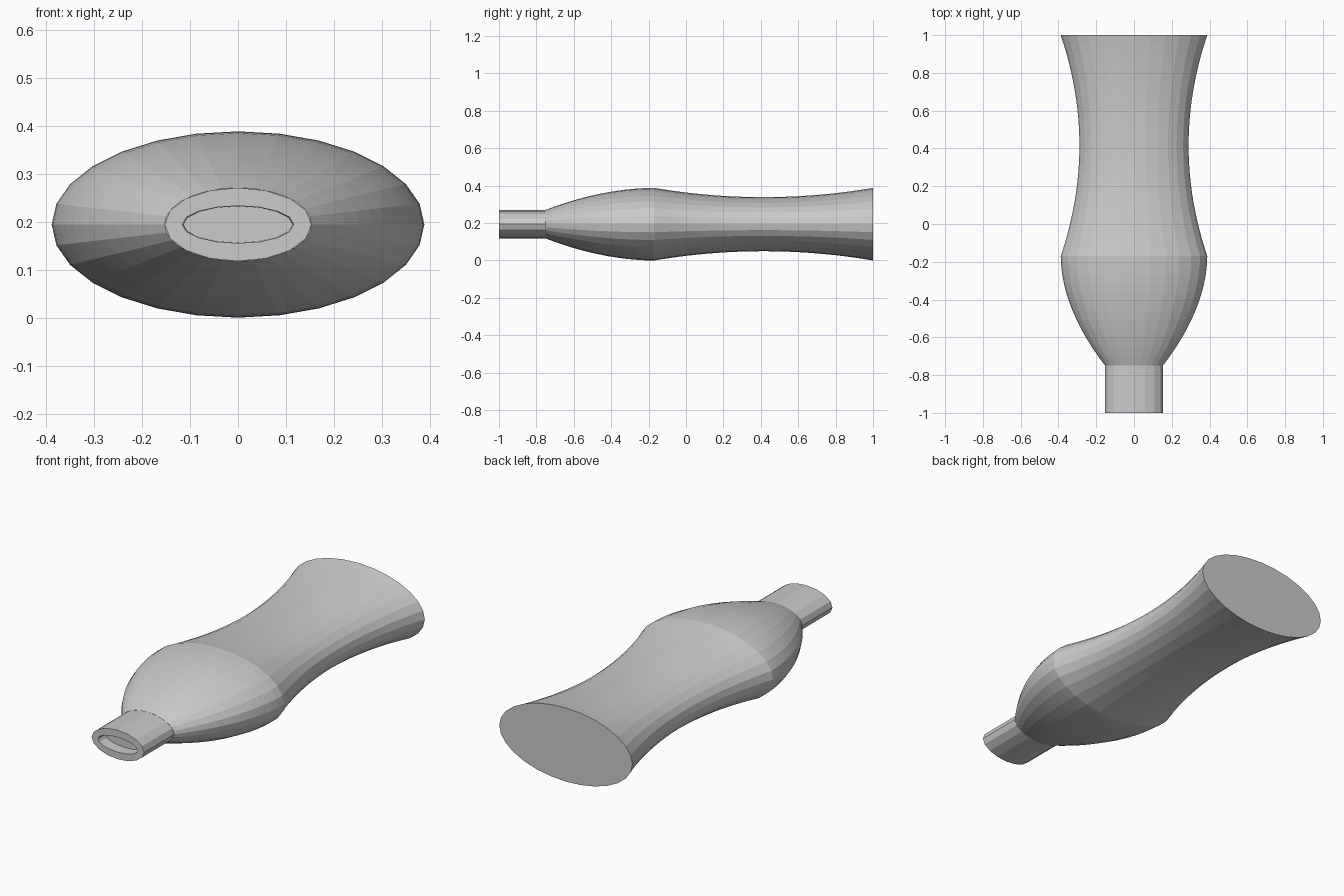
import bpy, bmesh, math

if "Cube" in bpy.data.objects:
    bpy.data.objects.remove(bpy.data.objects["Cube"])

CENTER_Z = 0.194


def ring(bm, y, rx, rz, n):
    return [bm.verts.new((rx * math.cos(2 * math.pi * i / n), y,
                          CENTER_Z + rz * math.sin(2 * math.pi * i / n)))
            for i in range(n)]


def loft(name, sections, n, cap_start=False, cap_end=False):
    """Skin a row of oval sections (y, half width, half height)."""
    bm = bmesh.new()
    rings = [ring(bm, y, rx, rz, n) for y, rx, rz in sections]
    for a, b in zip(rings, rings[1:]):
        for i in range(n):
            j = (i + 1) % n
            bm.faces.new((a[i], a[j], b[j], b[i]))
    if cap_start:
        bm.faces.new(rings[0])
    if cap_end:
        bm.faces.new(rings[-1])
    bmesh.ops.recalc_face_normals(bm, faces=bm.faces)
    mesh = bpy.data.meshes.new(name)
    bm.to_mesh(mesh)
    bm.free()
    obj = bpy.data.objects.new(name, mesh)
    bpy.context.collection.objects.link(obj)
    return obj


# Body: bulging shoulder, then a waisted grip with a flat base
R, NECK, WAIST, RIDGE = 0.388, 0.153, 0.289, -0.17
profile = []
for i in range(13):
    t = 1 - i / 12
    profile.append((RIDGE - 0.58 * t, R - (R - NECK) * t ** 1.9))
half = (1 - RIDGE) / 2
for i in range(1, 25):
    u = i / 12 - 1
    profile.append((RIDGE + half * (u + 1), WAIST + (R - WAIST) * u * u))
loft("bottle_body", [(y, r, r / 2) for y, r in profile], 28,
     cap_start=True, cap_end=True)

# Neck: faceted oval tube with a shallow, flatter oval mouth recess
loft("bottle_neck", [
    (-0.745, NECK, NECK / 2),
    (-1.0, NECK, NECK / 2),
    (-1.0, 0.116, 0.039),
    (-0.94, 0.114, 0.038),
], 16, cap_end=True)
